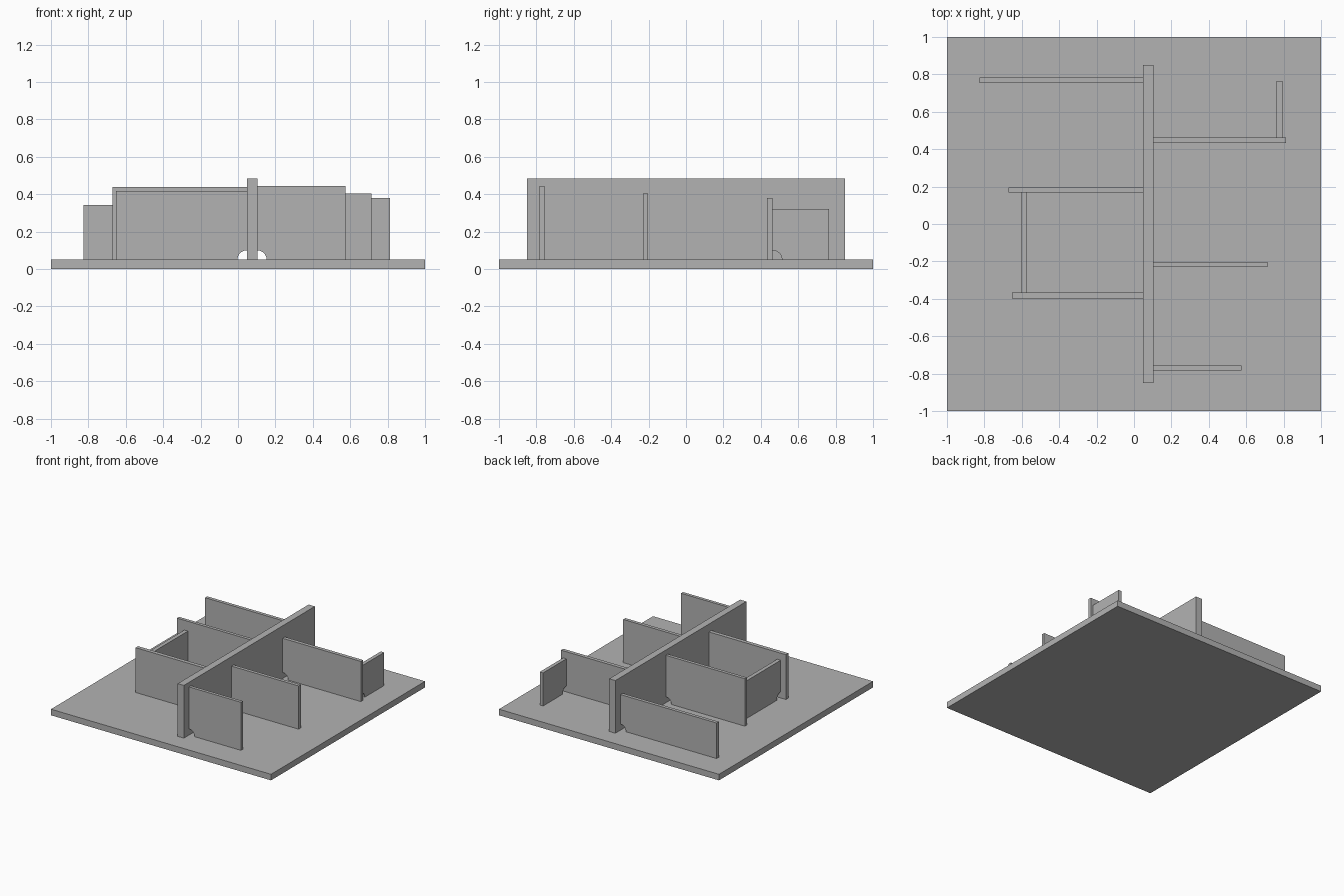
import bpy
import bmesh
from math import sin, cos, pi
from mathutils import Vector

cube = bpy.data.objects.get("Cube")
if cube:
    bpy.data.objects.remove(cube)

FLOOR = 0.05     # top of the base plate
NOTCH = 0.05     # radius of the relief notches
STEPS = 10

grey = bpy.data.materials.new("plain grey")
grey.use_nodes = True
grey.diffuse_color = (0.45, 0.45, 0.45, 1)
grey.node_tree.nodes["Principled BSDF"].inputs["Base Color"].default_value = grey.diffuse_color


def plate(name, outline, thickness):
    """Extrude a closed outline along the thickness vector."""
    bm = bmesh.new()
    face = bm.faces.new([bm.verts.new(p) for p in outline])
    grown = bmesh.ops.extrude_face_region(bm, geom=[face])["geom"]
    verts = [v for v in grown if isinstance(v, bmesh.types.BMVert)]
    bmesh.ops.translate(bm, verts=verts, vec=thickness)
    bmesh.ops.recalc_face_normals(bm, faces=bm.faces)
    mesh = bpy.data.meshes.new(name)
    bm.to_mesh(mesh)
    bm.free()
    mesh.materials.append(grey)
    obj = bpy.data.objects.new(name, mesh)
    bpy.context.collection.objects.link(obj)
    return obj


def block(name, x0, x1, y0, y1, z0, z1):
    outline = [(x0, y0, z0), (x1, y0, z0), (x1, y1, z0), (x0, y1, z0)]
    return plate(name, outline, Vector((0, 0, z1 - z0)))


def stiffener(name, axis, start, end, side0, side1, top, both=False):
    """Upright wall with a quarter-round notch at its start, or at both ends."""
    s = 1 if end > start else -1
    arc = [(NOTCH * cos(i * pi / 2 / STEPS), NOTCH * sin(i * pi / 2 / STEPS))
           for i in range(STEPS + 1)]
    profile = [(start + s * a, FLOOR + b) for a, b in reversed(arc)]
    if both:
        profile += [(end - s * a, FLOOR + b) for a, b in arc]
    else:
        profile.append((end, FLOOR))
    profile += [(end, top), (start, top)]
    if axis == "x":
        return plate(name, [(u, side0, z) for u, z in profile], Vector((0, side1 - side0, 0)))
    return plate(name, [(side0, u, z) for u, z in profile], Vector((side1 - side0, 0, 0)))


# Base plate and long central wall
block("base_plate", -1, 1, -1, 1, 0, FLOOR)
LEFT, RIGHT = 0.047, 0.103
block("central_wall", LEFT, RIGHT, -0.85, 0.85, FLOOR, 0.483)

# Cross walls on the +x side
stiffener("left_front_wall", "x", RIGHT, 0.575, -0.783, -0.757, 0.445)
stiffener("left_middle_wall", "x", RIGHT, 0.713, -0.231, -0.203, 0.405)
stiffener("left_back_wall", "x", RIGHT, 0.813, 0.433, 0.463, 0.38)

# Cross walls on the -x side
stiffener("right_front_wall", "x", LEFT, -0.652, -0.397, -0.365, 0.418)
stiffener("right_middle_wall", "x", LEFT, -0.672, 0.168, 0.195, 0.44)
stiffener("right_back_wall", "x", LEFT, -0.827, 0.755, 0.783, 0.342)

# Short walls parallel to the central wall
stiffener("left_return_wall", "y", 0.463, 0.765, 0.763, 0.793, 0.322)
stiffener("right_linking_wall", "y", -0.365, 0.168, -0.605, -0.573, 0.36, both=True)
